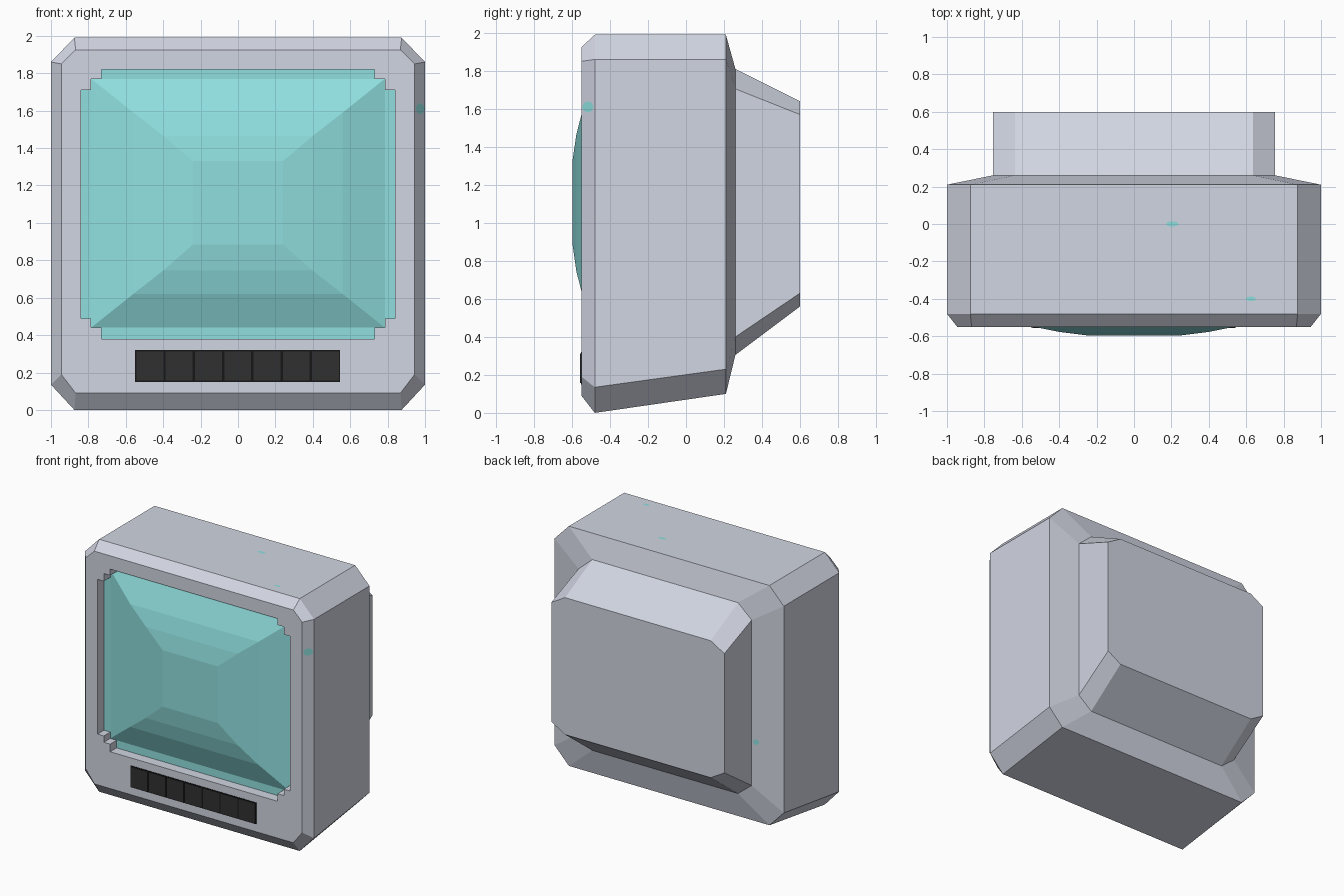
import bpy, bmesh
from mathutils import Vector, Matrix

if "Cube" in bpy.data.objects:
    bpy.data.objects.remove(bpy.data.objects["Cube"])


def material(name, rgb):
    m = bpy.data.materials.new(name)
    m.diffuse_color = (*rgb, 1)
    m.use_nodes = True
    m.node_tree.nodes["Principled BSDF"].inputs["Base Color"].default_value = m.diffuse_color
    return m


GREY = material("casing grey", (0.64, 0.67, 0.76))
TEAL = material("screen teal", (0.28, 0.74, 0.74))
DARK = material("key charcoal", (0.03, 0.03, 0.03))
BLACK = material("key gap black", (0.008, 0.008, 0.008))


def finish(name, bm, mat=None):
    bmesh.ops.recalc_face_normals(bm, faces=bm.faces)
    me = bpy.data.meshes.new(name)
    bm.to_mesh(me)
    bm.free()
    ob = bpy.data.objects.new(name, me)
    bpy.context.collection.objects.link(ob)
    if mat:
        me.materials.append(mat)
    return ob


def loft(bm, rings):
    """Skin a list of (y, xz outline) sections and cap both ends."""
    vs = [[bm.verts.new((x, y, z)) for x, z in pts] for y, pts in rings]
    for a, b in zip(vs, vs[1:]):
        for i in range(len(a)):
            j = (i + 1) % len(a)
            bm.faces.new((a[i], a[j], b[j], b[i]))
    bm.faces.new(vs[0])
    bm.faces.new(vs[-1])


def mirrored(half):
    """Right half outline, bottom to top, mirrored across x = 0."""
    return half + [(-x, z) for x, z in reversed(half)]


def octagon(xi, xo, z0, z1, z2, z3):
    return mirrored([(xi, z0), (xo, z1), (xo, z2), (xi, z3)])


def rect(x, z0, z1):
    return mirrored([(x, z0), (x, z1)])


# Casing: bevelled front, deep middle, stepped-in back housing
bm = bmesh.new()
loft(bm, [
    (-0.55, octagon(0.868, 0.945, 0.09, 0.19, 1.85, 1.925)),
    (-0.48, octagon(0.875, 1.0, 0.0, 0.135, 1.86, 1.99)),
    (0.21, octagon(0.875, 1.0, 0.10, 0.23, 1.86, 1.99)),
    (0.26, octagon(0.635, 0.755, 0.305, 0.40, 1.705, 1.81)),
    (0.60, octagon(0.635, 0.755, 0.56, 0.63, 1.57, 1.64)),
])
casing = finish("casing", bm, GREY)

# Screen recess with stepped corners
opening = mirrored([(0.73, 0.38), (0.73, 0.44), (0.785, 0.44), (0.785, 0.49), (0.84, 0.49),
                    (0.84, 1.71), (0.785, 1.71), (0.785, 1.77), (0.73, 1.77), (0.73, 1.82)])
bm = bmesh.new()
loft(bm, [(-0.7, opening), (-0.46, opening)])
cutter = finish("recess_cutter", bm)
mod = casing.modifiers.new("recess", 'BOOLEAN')
mod.operation = 'DIFFERENCE'
mod.solver = 'EXACT'
mod.object = cutter
bpy.context.view_layer.objects.active = casing
bpy.ops.object.modifier_apply(modifier=mod.name)
bpy.data.objects.remove(cutter)

# Screen: flat backing plate plus faceted bulging glass
bm = bmesh.new()
loft(bm, [(-0.458, opening), (-0.47, opening)])
loft(bm, [
    (-0.465, rect(0.785, 0.44, 1.77)),
    (-0.47, rect(0.785, 0.44, 1.77)),
    (-0.545, rect(0.56, 0.62, 1.59)),
    (-0.577, rect(0.40, 0.745, 1.465)),
    (-0.597, rect(0.24, 0.885, 1.33)),
])
finish("screen", bm, TEAL)


def plate(name, x0, x1, z0, z1, y, mat):
    b = bmesh.new()
    out = [(x0, z0), (x1, z0), (x1, z1), (x0, z1)]
    loft(b, [(-0.549, out), (y, out)])
    return finish(name, b, mat)


# Key strip and seven keys
plate("key_strip", -0.55, 0.545, 0.15, 0.32, -0.553, BLACK)
for i in range(7):
    c = -0.471 + i * 0.1565
    plate(f"key_{i + 1}", c - 0.072, c + 0.072, 0.157, 0.313, -0.557, DARK)


def spot(name, pos, normal, a, b):
    """Small oval plate lying on a face."""
    bm = bmesh.new()
    bmesh.ops.create_circle(bm, cap_ends=True, segments=8, radius=1)
    n = Vector(normal).normalized()
    u = n.cross(Vector((0, 1, 0)) if abs(n.z) > 0.9 else Vector((0, 0, 1))).normalized()
    v = n.cross(u)
    m = Matrix((u * a, v * b, n)).transposed().to_4x4()
    bm.transform(Matrix.Translation(Vector(pos) + n * 0.003) @ m)
    for f in bm.faces:
        f.normal_update()
        if f.normal.dot(n) < 0:
            f.normal_flip()
    me = bpy.data.meshes.new(name)
    bm.to_mesh(me)
    bm.free()
    me.materials.append(TEAL)
    bpy.context.collection.objects.link(bpy.data.objects.new(name, me))


# Small teal indicator spots
spot("side_spot", (0.972, -0.515, 1.61), (0.07, -0.055, 0), 0.038, 0.03)
spot("top_spot_rear", (0.205, 0.0, 1.99), (0, 0, 1), 0.035, 0.015)
spot("top_spot_front", (0.625, -0.40, 1.99), (0, 0, 1), 0.028, 0.013)
spot("back_spot", (-0.79, 0.253, 0.75), (-0.2, 1, 0), 0.025, 0.022)
